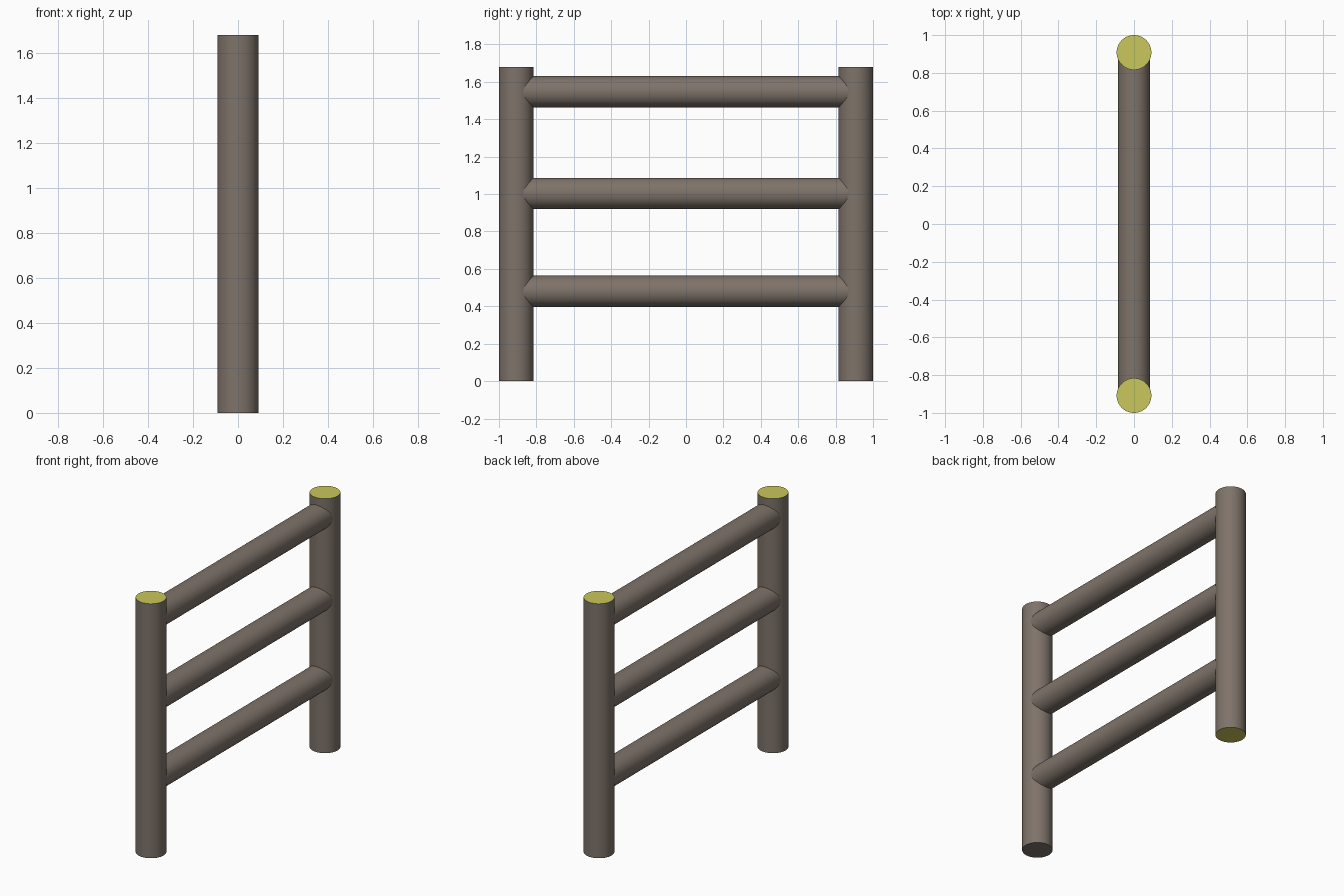
import bpy
import math

cube = bpy.data.objects.get("Cube")
if cube:
    bpy.data.objects.remove(cube, do_unlink=True)


def material(name, rgb):
    mat = bpy.data.materials.new(name)
    mat.use_nodes = True
    colour = (*rgb, 1.0)
    mat.diffuse_color = colour
    mat.node_tree.nodes["Principled BSDF"].inputs["Base Color"].default_value = colour
    return mat


bark = material("brown_bark", (0.21, 0.172, 0.143))
cut_wood = material("yellow_cut_wood", (0.59, 0.57, 0.105))

POST_RADIUS, POST_HEIGHT = 0.092, 1.68
POST_Y = 1 - POST_RADIUS
RAIL_RADIUS = 0.084


def log(name, radius, length, location, rotation=(0, 0, 0)):
    bpy.ops.mesh.primitive_cylinder_add(
        vertices=48, radius=radius, depth=length, location=location, rotation=rotation)
    obj = bpy.context.object
    obj.name = name
    obj.data.materials.append(bark)
    obj.data.materials.append(cut_wood)
    bpy.ops.object.shade_smooth_by_angle(angle=math.radians(40))
    return obj


# Upright posts: both have cut tops, only the back one has a cut underside
for name, side in (("front_post", -1), ("back_post", 1)):
    post = log(name, POST_RADIUS, POST_HEIGHT, (0, side * POST_Y, POST_HEIGHT / 2))
    for face in post.data.polygons:
        if face.normal.z > 0.9 or (side > 0 and face.normal.z < -0.9):
            face.material_index = 1

# Horizontal rails, with their ends buried in the posts
for name, z in (("lower_rail", 0.48), ("middle_rail", 1.003), ("upper_rail", 1.547)):
    log(name, RAIL_RADIUS, 2 * POST_Y, (0, 0, z), (math.pi / 2, 0, 0))
